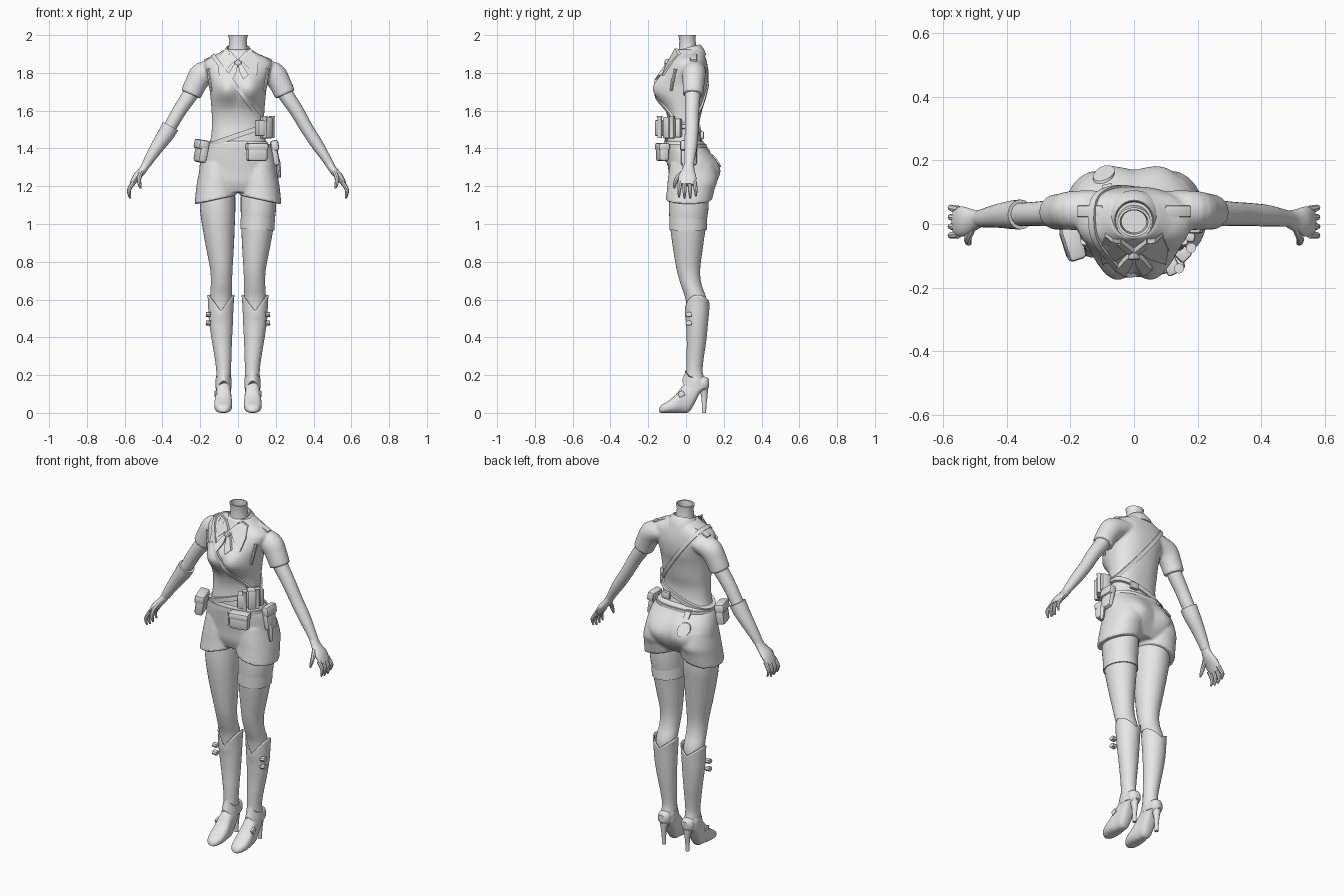
import bpy, bmesh, math
from mathutils import Vector, Matrix
from mathutils.bvhtree import BVHTree

if "Cube" in bpy.data.objects:
    bpy.data.objects.remove(bpy.data.objects["Cube"])

GREY = bpy.data.materials.new("plain_grey")
GREY.diffuse_color = (0.8, 0.8, 0.8, 1)
GREY.use_nodes = True
GREY.node_tree.nodes["Principled BSDF"].inputs["Base Color"].default_value = GREY.diffuse_color


def finish(name, bm, angle=40):
    bmesh.ops.recalc_face_normals(bm, faces=bm.faces)
    me = bpy.data.meshes.new(name)
    bm.to_mesh(me)
    ob = bpy.data.objects.new(name, me)
    bpy.context.collection.objects.link(ob)
    me.materials.append(GREY)
    bpy.ops.object.select_all(action='DESELECT')
    ob.select_set(True)
    bpy.context.view_layer.objects.active = ob
    bpy.ops.object.shade_smooth_by_angle(angle=math.radians(angle))
    tree = BVHTree.FromBMesh(bm)
    bm.free()
    return ob, tree


def fuse(obs, voxel=.007, rounds=6):
    """Join parts into one seamless cloth surface; returns its search tree."""
    bpy.ops.object.select_all(action='DESELECT')
    for o in obs:
        o.select_set(True)
    bpy.context.view_layer.objects.active = obs[0]
    bpy.ops.object.join()
    ob = obs[0]
    rm = ob.modifiers.new("fuse", 'REMESH')
    rm.mode, rm.voxel_size, rm.use_smooth_shade = 'VOXEL', voxel, True
    sm = ob.modifiers.new("soften", 'SMOOTH')
    sm.factor, sm.iterations = .5, rounds
    return BVHTree.FromObject(ob, bpy.context.evaluated_depsgraph_get())


def spline(rows, steps):
    """Smooth in-between rows through the given ones."""
    out = []
    for i in range(len(rows) - 1):
        p = [rows[max(0, min(len(rows) - 1, i + k))] for k in (-1, 0, 1, 2)]
        for j in range(steps):
            t = j / steps
            out.append([b + .5 * t * (c - a + t * (2*a - 5*b + 4*c - d + t * (3*(b - c) + d - a)))
                        for a, b, c, d in zip(*p)])
    return out + [list(rows[-1])]


def skin(name, rings, caps=(True, True), closed=False):
    bm = bmesh.new()
    vs = [[bm.verts.new(c) for c in r] for r in rings]
    n = len(vs[0])
    for i in range(len(vs) if closed else len(vs) - 1):
        a, b = vs[i], vs[(i + 1) % len(vs)]
        for k in range(n):
            bm.faces.new((a[k], a[(k+1) % n], b[(k+1) % n], b[k]))
    if not closed:
        for ring, cap in ((vs[0], caps[0]), (vs[-1], caps[1])):
            if cap:
                bm.faces.new(ring)
    return finish(name, bm)


def loft(name, rows, s=1, steps=4, n=32, power=1, fn=None, caps=(True, True)):
    """Rows are height, centre x, half width, near y, far y."""
    rings = []
    for z, cx, rx, yf, yb in spline(rows, steps):
        ring = []
        for k in range(n):
            a = math.tau * k / n
            c, q = (math.copysign(abs(f(a)) ** power, f(a)) for f in (math.cos, math.sin))
            p = (cx + rx * c, (yf + yb) / 2 + (yb - yf) / 2 * q, z)
            p = fn(p, a) if fn else p
            ring.append((p[0] * s, p[1], p[2]))
        rings.append(ring)
    return skin(name, rings, caps)


def tube(name, pts, s=1, steps=4, n=16):
    """Points are x, y, z, thickness radius, radius along y."""
    sm = spline(pts, steps)
    rings = []
    for i, p in enumerate(sm):
        t = Vector(sm[min(i+1, len(sm)-1)][:3]) - Vector(sm[max(i-1, 0)][:3])
        side = t.cross(Vector((0, 1, 0))).normalized()
        wide = side.cross(t).normalized()
        cs = [Vector(p[:3]) + side * p[3] * math.cos(math.tau*k/n) + wide * p[4] * math.sin(math.tau*k/n)
              for k in range(n)]
        rings.append([(c.x * s, c.y, c.z) for c in cs])
    return skin(name, rings)


def strap(name, tree, centre, normal, width, thick, n=64):
    """Flat band wrapped round a surface where a plane cuts it."""
    c, nrm = Vector(centre), Vector(normal).normalized()
    u = nrm.cross(Vector((0, 1, 0))).normalized()
    v = nrm.cross(u)
    rings = []
    for k in range(n):
        d = u * math.cos(math.tau*k/n) + v * math.sin(math.tau*k/n)
        hit, fn, _, _ = tree.ray_cast(c + d * .4, -d)
        if hit:
            out = (fn - nrm * fn.dot(nrm)).normalized()
            rings.append([hit + out * o + nrm * w for o, w in
                          ((-.005, -width/2), (thick, -width/2), (thick, width/2), (-.005, width/2))])
    return skin(name, rings, closed=True)


def plate(name, tree, pts, side=-1, off=.008, miss=-.05, s=1):
    """Thin flat piece laid on a surface from the front or the back."""
    bm = bmesh.new()
    outer, inner = [], []
    for x, z in pts:
        hit = tree.ray_cast(Vector((x * s, side, z)), Vector((0, -side, 0)))[0]
        y = hit.y if hit else miss
        outer.append(bm.verts.new((x * s, y + side * off, z)))
        inner.append(bm.verts.new((x * s, y - side * .004, z)))
    bm.faces.new(outer)
    bm.faces.new(inner)
    for k in range(len(pts)):
        j = (k + 1) % len(pts)
        bm.faces.new((outer[k], outer[j], inner[j], inner[k]))
    return finish(name, bm, 20)


def box(name, loc, size, rot=(0, 0, 0), bevel=.008):
    bm = bmesh.new()
    bmesh.ops.create_cube(bm, size=1, matrix=Matrix.Diagonal((*size, 1)))
    bmesh.ops.bevel(bm, geom=bm.edges[:], offset=bevel, segments=2, profile=.5, affect='EDGES')
    m = Matrix.Translation(loc)
    for ang, ax in zip(rot, 'XYZ'):
        m = m @ Matrix.Rotation(math.radians(ang), 4, ax)
    bm.transform(m)
    return finish(name, bm)


def bump(x, z, cx, cz, w, h):
    return math.exp(-((abs(x) - cx) / w) ** 2 - ((z - cz) / h) ** 2)


# Shirt: body with the chest shaped in, fused with both sleeves
chest = lambda p, a: (p[0], p[1] - .052 * bump(p[0], p[2], .062, 1.715, .07, .075)
                      * min(1, max(0, -math.sin(a) * 2)), p[2])
cloth = [loft("shirt", [
    (1.40, 0, .160, -.105, .095), (1.46, 0, .143, -.10, .075), (1.53, 0, .138, -.095, .07),
    (1.60, 0, .140, -.105, .085), (1.68, 0, .147, -.127, .10), (1.74, 0, .154, -.13, .114),
    (1.80, 0, .172, -.115, .118), (1.85, 0, .180, -.09, .112), (1.878, 0, .155, -.07, .105),
    (1.90, 0, .11, -.058, .098), (1.925, 0, .07, -.045, .085)], n=48, power=.87, fn=chest)[0]]
for s in (-1, 1):
    cloth.append(tube("sleeve", [(.10, .045, 1.82, .045, .06), (.185, .043, 1.797, .063, .062),
                                 (.222, .04, 1.745, .059, .058), (.250, .037, 1.685, .056, .055)], s, n=24)[0])
shirt = fuse(cloth)

# Shorts: hips fused with two short legs
seat = lambda p, a: (p[0], p[1] + .026 * bump(p[0], p[2], .095, 1.28, .075, .08) * max(0, math.sin(a)), p[2])
hem = lambda p, a: (p[0], p[1], p[2] - (p[0] - .118) * .2 * max(0, (1.3 - p[2]) / .16))
cloth = [loft("shorts", [
    (1.44, 0, .150, -.108, .09), (1.40, 0, .179, -.106, .112), (1.34, 0, .198, -.10, .150),
    (1.28, 0, .206, -.093, .165), (1.22, 0, .205, -.088, .150), (1.168, 0, .18, -.07, .115)],
    n=48, power=.85, fn=seat)[0]]
for s in (-1, 1):
    cloth.append(loft("shorts_leg", [
        (1.32, .108, .088, -.085, .15), (1.24, .113, .102, -.096, .168), (1.19, .116, .107, -.10, .153),
        (1.128, .119, .111, -.108, .138)], s, fn=hem, power=.95)[0])
shorts = fuse(cloth)

cuff = lambda p, a: (p[0], p[1], p[2] - .085 * (1 - abs(math.cos(a))) *
                     (1 if a > math.pi else .6) * max(0, min(1, (p[2] - .48) / .14)))
ankle = lambda p, a: (p[0], p[1], p[2] + .04 * max(0, -math.sin(a)) ** 4)
shoe_map = lambda p, a: (p[0], p[2], max(0, p[1]))

for s, side in ((-1, "right"), (1, "left")):
    _, leg = loft("leg_" + side, [
        (1.25, .107, .09, -.08, .12), (1.10, .108, .094, -.09, .12), (1.00, .104, .087, -.085, .107),
        (.88, .096, .074, -.07, .09), (.76, .088, .059, -.05, .075), (.68, .088, .056, -.028, .082),
        (.60, .09, .058, -.002, .108), (.48, .09, .055, .008, .108)], s)
    # Boot shaft with pointed top, then the shoe and heel
    ob, _ = loft("boot_shaft_" + side, [
        (.625, .09, .071, -.006, .125), (.56, .091, .067, -.005, .122), (.48, .09, .063, 0, .117),
        (.38, .085, .053, .004, .107), (.29, .079, .044, .003, .094), (.22, .076, .039, .002, .088),
        (.17, .076, .041, -.003, .10)], s, fn=cuff, caps=(False, True))
    mod = ob.modifiers.new("thickness", 'SOLIDIFY')
    mod.thickness = .007
    loft("shoe_" + side, [
        (-.142, .078, .012, .004, .022), (-.128, .078, .032, 0, .042), (-.095, .078, .045, 0, .063),
        (-.055, .078, .047, 0, .095), (-.02, .077, .043, 0, .14), (.015, .077, .040, .004, .175),
        (.045, .077, .039, .05, .19), (.075, .077, .038, .105, .195), (.105, .077, .034, .12, .19),
        (.122, .077, .016, .135, .18)], s, n=24, power=.82, fn=shoe_map)
    tube("shoe_heel_" + side, [(.077, .096, 0, .011, .011), (.077, .096, .04, .012, .012),
                              (.077, .097, .09, .016, .017), (.077, .092, .15, .03, .027)], s)
    loft("ankle_flap_" + side, [(.187, .076, .041, -.003, .092), (.165, .077, .043, -.008, .106),
                               (.13, .077, .043, -.022, .118)], s, fn=ankle)
    for z in (.475, .52):
        tube("boot_buckle_" + side, [(.145, .015, z, .013, .018), (.17, .015, z + .002, .013, .018)], s, 1, 8)
    box("shoe_buckle_" + side, (s * .117, -.025, .10), (.014, .032, .03), (25, 0, 0), .004)

    # Arm and hand
    tube("arm_" + side, [(.20, .04, 1.78, .04, .04), (.25, .036, 1.69, .041, .041), (.31, .032, 1.60, .037, .038),
                        (.365, .03, 1.505, .034, .036), (.42, .026, 1.42, .032, .034),
                        (.465, .02, 1.35, .025, .028), (.495, .015, 1.30, .021, .024)], s, n=20)
    tube("palm_" + side, [(.48, .018, 1.325, .021, .024), (.505, .012, 1.285, .021, .034),
                         (.538, .008, 1.248, .02, .047), (.563, .006, 1.208, .013, .044)], s)
    for k, y in enumerate((.045, .019, -.007, -.032)):
        d = (.012, 0, 0, .006)[k]
        tube("finger_" + side, [(.552, y, 1.222, .012, .013), (.573, y * 1.1, 1.19, .011, .011),
                               (.577, y * 1.15, 1.162 + d, .009, .009), (.570, y * 1.15, 1.135 + d, .005, .005)], s, 3, 8)
    tube("thumb_" + side, [(.512, -.012, 1.275, .014, .016), (.523, -.045, 1.245, .012, .012),
                          (.522, -.058, 1.215, .010, .010), (.516, -.062, 1.188, .005, .005)], s, 3, 8)

    # Collar wing, scarf tails, shoulder tab, chest tab
    plate("collar_wing_" + side, shirt, [(.012, 1.868), (.035, 1.905), (.066, 1.93), (.09, 1.90),
                                         (.108, 1.85), (.10, 1.785), (.05, 1.83)], off=.01, s=s)
    plate("scarf_tail_" + side, shirt, [(0, 1.86), (.025, 1.84), (.056, 1.79), (.028, 1.765), (.006, 1.81)], off=.016, s=s)
    plate("scarf_band_" + side, shirt, [(0, 1.845), (0, 1.87), (.04, 1.915), (.05, 1.895)], off=.016, s=s)
    box("shoulder_tab_" + side, (s * .138, .04, 1.882), (.088, .036, .012), (0, s * 22, 0), .004)
    tube("chest_tab_" + side, [(.142, -.078, 1.705, .007, .007), (.150, -.07, 1.76, .009, .009),
                              (.154, -.06, 1.80, .009, .009), (.156, -.055, 1.82, .013, .012)], s, 2, 8)

# Long glove cuff on the right arm only
tube("glove_cuff", [(.357, .03, 1.518, .046, .047), (.385, .029, 1.47, .043, .045),
                    (.425, .026, 1.412, .036, .038), (.465, .02, 1.35, .028, .031),
                    (.485, .017, 1.315, .024, .027)], -1, 3, 20)
# Thigh band on the left leg (last leg built)
strap("thigh_band", leg, (.104, .01, 1.005), (.05, 0, 1), .07, .003, 40)

# Hollow neck and folded collar
loft("neck", [(1.88, 0, .058, -.045, .07), (1.93, 0, .050, -.038, .058), (1.97, 0, .046, -.035, .05),
              (2.0, 0, .052, -.04, .052), (2.0, 0, .044, -.032, .045), (1.96, 0, .039, -.027, .043),
              (1.90, 0, .045, -.03, .055)], steps=1)
tilt = lambda p, a: (p[0], p[1], p[2] + .26 * (p[1] - .02))
loft("collar", [(1.872, 0, .10, -.070, .106), (1.90, 0, .085, -.060, .098), (1.93, 0, .066, -.050, .080),
                (1.936, 0, .058, -.045, .072), (1.90, 0, .055, -.04, .068)], steps=2, fn=tilt)
box("scarf_knot", (0, -.098, 1.853), (.032, .03, .032), (0, 45, 0))

# Straps round the body
strap("chest_strap", shirt, (.01, .01, 1.70), (.31, 0, .23), .022, .008, 72)
strap("belt", shirt, (0, -.01, 1.47), (-.34, 0, 1), .026, .012)
strap("waistband", shorts, (0, 0, 1.41), (0, 0, 1), .025, .003)

# Belt pouches, each with a flap
def pouch(name, loc, size, rot):
    box(name, loc, size, rot, .016)
    top = (loc[0], loc[1], loc[2] + size[2] * .3)
    box(name + "_flap", top, (size[0] + .006, size[1] + .006, size[2] * .42), rot, .012)

pouch("right_pouch", (-.193, -.06, 1.385), (.05, .105, .12), (0, 10, 18))
pouch("front_pouch", (.10, -.125, 1.38), (.11, .055, .095), (0, 0, 12))
pouch("left_pouch", (.195, .015, 1.375), (.036, .085, .135), (0, -10, 0))
box("belt_box_front", (.118, -.133, 1.508), (.045, .055, .085), (0, 0, 25))
box("belt_box_middle", (.15, -.09, 1.51), (.045, .055, .115), (0, 0, 45))
box("belt_box_side", (.165, -.04, 1.508), (.03, .055, .10), (0, 0, 80))
for x, y in ((.142, -.14), (.18, -.075)):
    tube("belt_canister", [(x, y, 1.455, .012, .012), (x, y, 1.56, .012, .012), (x, y, 1.572, .016, .016)], 1, 1, 12)
tube("hanging_tool", [(.212, -.005, 1.34, .01, .013), (.217, -.005, 1.28, .012, .014),
                     (.22, -.005, 1.245, .008, .01)], 1, 2, 10)
box("rear_belt_pouch", (.07, .085, 1.47), (.05, .02, .04), (0, 0, 0), .005)

# Rear patches and front fly on the shorts
plate("round_patch", shorts, [(-.095 + .034 * math.cos(math.tau*k/20), 1.335 + .034 * math.sin(math.tau*k/20))
                              for k in range(20)], 1, .009)
plate("rear_tab", shorts, [(-.10, 1.385), (-.07, 1.385), (-.07, 1.425), (-.10, 1.425)], 1, .009)
plate("fly", shorts, [(-.012, 1.40), (.012, 1.40), (.01, 1.33), (0, 1.31), (-.01, 1.33)], -1, .004)
